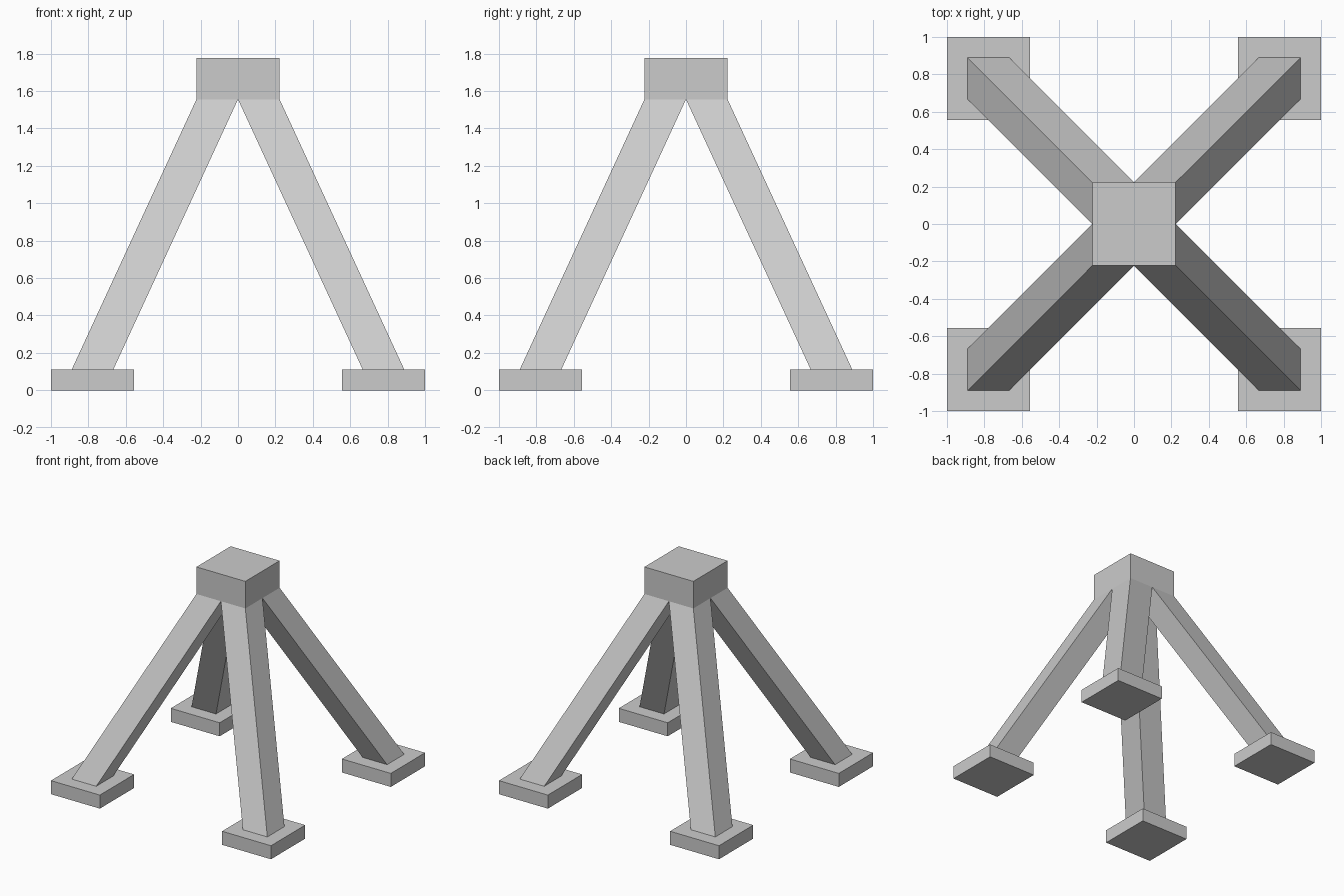
import bpy, bmesh

if "Cube" in bpy.data.objects:
    bpy.data.objects.remove(bpy.data.objects["Cube"])

U = 1 / 9  # model grid step


def prism(name, bottom, top, half, z0, z1):
    """Square prism between two centres (x, y); sheared when they differ."""
    bm = bmesh.new()
    rings = []
    for (cx, cy), z in ((bottom, z0), (top, z1)):
        rings.append([bm.verts.new((cx + sx * half, cy + sy * half, z))
                      for sx, sy in ((-1, -1), (1, -1), (1, 1), (-1, 1))])
    lower, upper = rings
    bm.faces.new(lower[::-1])
    bm.faces.new(upper)
    for i in range(4):
        j = (i + 1) % 4
        bm.faces.new((lower[i], lower[j], upper[j], upper[i]))
    mesh = bpy.data.meshes.new(name)
    bm.to_mesh(mesh)
    bm.free()
    obj = bpy.data.objects.new(name, mesh)
    bpy.context.collection.objects.link(obj)
    return obj


# Head block
prism("head_block", (0, 0), (0, 0), 2 * U, 14 * U, 16 * U)

# Four splayed legs, each on a square foot
for side_y, sy in (("front", -1), ("back", 1)):
    for side_x, sx in (("left", -1), ("right", 1)):
        foot = (sx * 7 * U, sy * 7 * U)
        prism(f"{side_y}_{side_x}_foot", foot, foot, 2 * U, 0, U)
        prism(f"{side_y}_{side_x}_leg", foot, (sx * U, sy * U), U, U, 14 * U)
